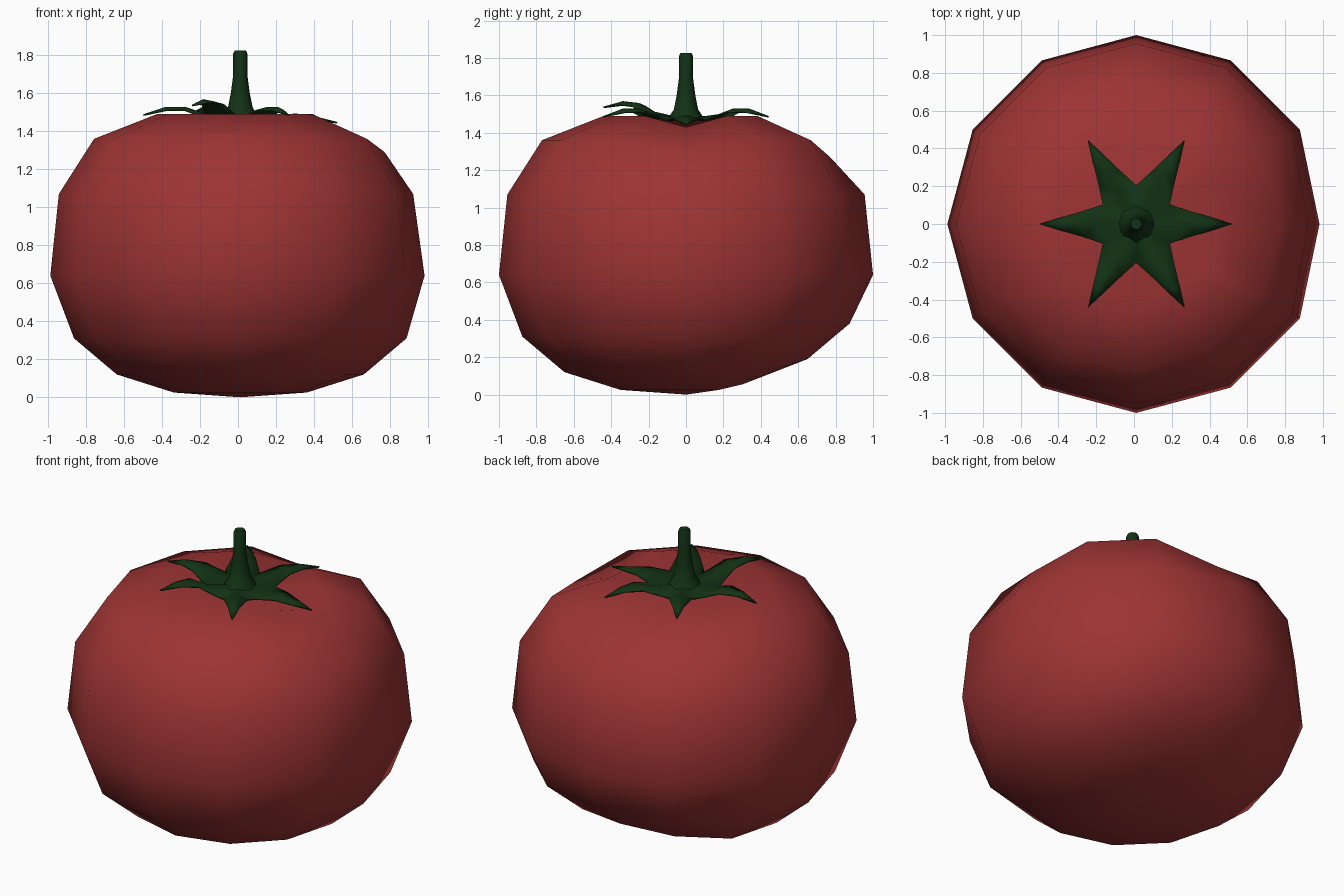
import bpy, bmesh
from math import sin, cos, radians

if "Cube" in bpy.data.objects:
    bpy.data.objects.remove(bpy.data.objects["Cube"], do_unlink=True)

CX = 0.012  # shared axis of fruit, leaves and stem


def material(name, rgb):
    m = bpy.data.materials.new(name)
    m.use_nodes = True
    m.diffuse_color = (*rgb, 1)
    bsdf = m.node_tree.nodes["Principled BSDF"]
    bsdf.inputs["Base Color"].default_value = (*rgb, 1)
    bsdf.inputs["Roughness"].default_value = 0.7
    return m


def finish(bm, name, mat):
    bmesh.ops.recalc_face_normals(bm, faces=bm.faces)
    for f in bm.faces:
        f.smooth = True
    mesh = bpy.data.meshes.new(name)
    bm.to_mesh(mesh)
    bm.free()
    mesh.materials.append(mat)
    obj = bpy.data.objects.new(name, mesh)
    bpy.context.collection.objects.link(obj)
    return obj


def polar(bm, r, deg, z, side=0.0):
    a = radians(deg)
    return bm.verts.new((CX + r * cos(a) - side * sin(a), r * sin(a) + side * cos(a), z))


def lathe(bm, profile, sides, bottom, top, shape=None):
    """Rings of a profile closed by a pole at each end."""
    rings = []
    for i, (r, z) in enumerate(profile):
        ring = []
        for k in range(sides):
            dr, dz = shape(i, k) if shape else (0, 0)
            ring.append(polar(bm, r + dr, k * 360 / sides, z + dz))
        rings.append(ring)
    low, high = polar(bm, 0, 0, bottom), polar(bm, 0, 0, top)
    for k in range(sides):
        n = (k + 1) % sides
        for a, b in zip(rings, rings[1:]):
            bm.faces.new((a[k], a[n], b[n], b[k]))
        bm.faces.new((low, rings[0][n], rings[0][k]))
        bm.faces.new((high, rings[-1][k], rings[-1][n]))


red = material("tomato red", (0.34, 0.034, 0.034))
green = material("dark leaf green", (0.006, 0.032, 0.007))

# Fruit: twelve-sided body with a sunken top and a few gentle dents
BODY = [(0.35, 0.025), (0.65, 0.12), (0.875, 0.31), (1.0, 0.64),
        (0.955, 1.07), (0.77, 1.36), (0.44, 1.49)]
BACK_RISE = [0.05, 0.07, 0.07, 0, 0, -0.09, -0.03]
LEFT_INSET = [0, 0, 0, -0.03, -0.045, -0.01, 0]
LEFT_DROP = [0, 0, 0, 0, 0, -0.07, -0.06]


def dents(i, k):
    if k == 0:
        return LEFT_INSET[i], LEFT_DROP[i]
    if k == 3:
        return 0, BACK_RISE[i]
    if k in (2, 4) and i < 3:
        return 0, BACK_RISE[i] * 0.6
    return 0, 0


bm = bmesh.new()
lathe(bm, BODY, 12, 0.0, 1.41, dents)
finish(bm, "fruit", red)

# Calyx: six pointed leaves arching out from one hub
LIFT = {0: (-0.035, -0.05, -0.04), 240: (0.03, 0.04, 0.05)}
bm = bmesh.new()
hub = polar(bm, 0, 0, 1.47)
notches = [polar(bm, 0.205, 30 + 60 * k, 1.467) for k in range(6)]
for k in range(6):
    deg = 60 * k
    l1, l2, l3 = LIFT.get(deg, (0, 0, 0))
    rows = [(notches[k - 1], polar(bm, 0.2, deg, 1.495 + l1 / 2), notches[k])]
    for r, half, z in ((0.29, 0.066, 1.525 + l1), (0.39, 0.036, 1.525 + l2)):
        rows.append((polar(bm, r, deg, z - 0.015, -half), polar(bm, r, deg, z),
                     polar(bm, r, deg, z - 0.015, half)))
    tip = polar(bm, 0.51, deg, 1.485 + l3)
    for j in (0, 1):
        bm.faces.new((hub, rows[0][j], rows[0][j + 1]))
        for a, b in zip(rows, rows[1:]):
            bm.faces.new((a[j], b[j], b[j + 1], a[j + 1]))
        bm.faces.new((rows[-1][j], tip, rows[-1][j + 1]))
calyx = finish(bm, "calyx", green)
solid = calyx.modifiers.new("thickness", "SOLIDIFY")
solid.thickness = 0.008
solid.offset = 0

# Stem: tapered stalk flaring into the calyx
STALK = [(0.1, 1.47), (0.065, 1.525), (0.05, 1.6), (0.038, 1.69),
         (0.037, 1.81), (0.03, 1.825)]
bm = bmesh.new()
lathe(bm, STALK, 8, 1.46, 1.826)
stem = finish(bm, "stem", green)
bpy.context.view_layer.objects.active = stem
stem.select_set(True)
bpy.ops.object.shade_smooth_by_angle(angle=radians(50))
